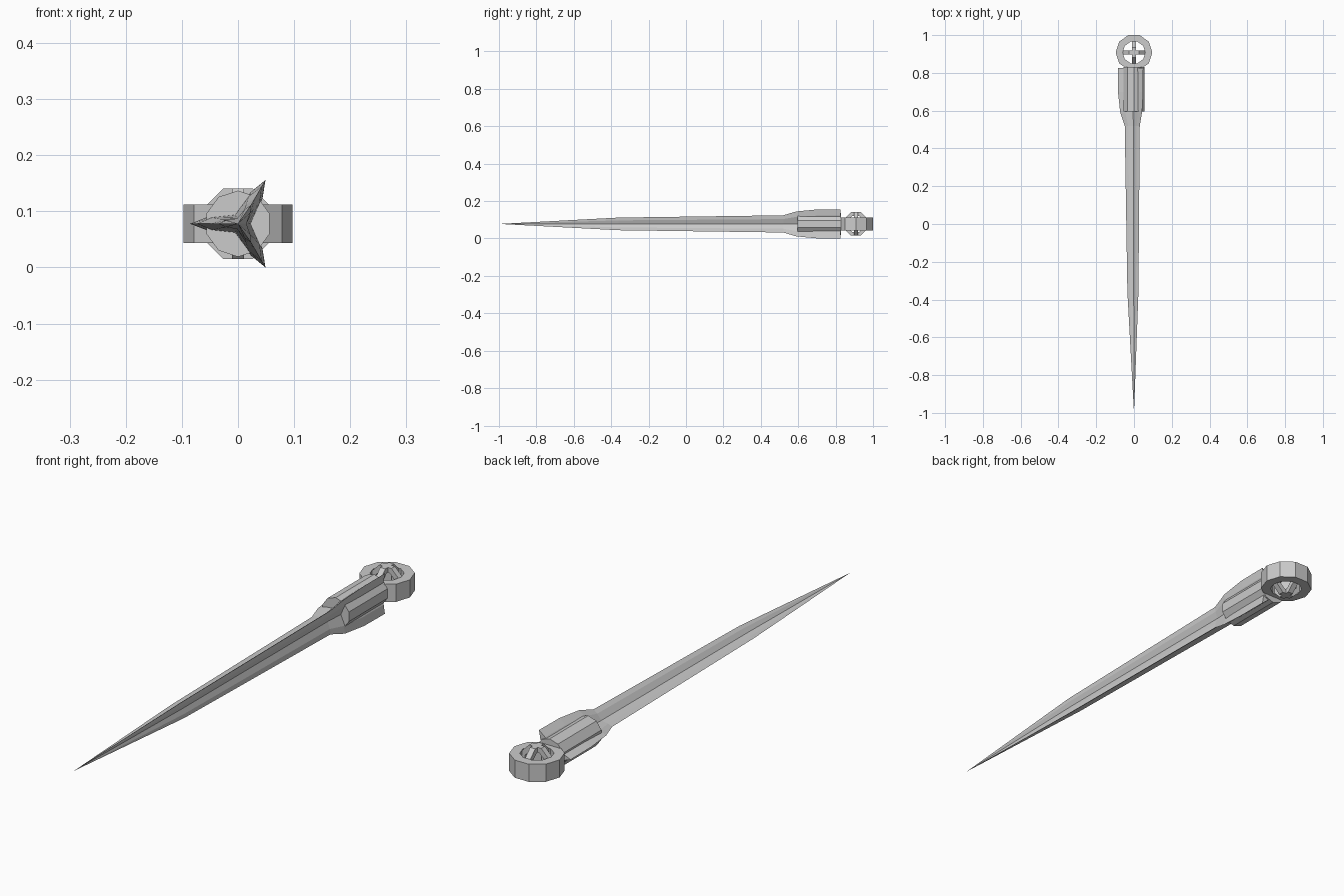
import bpy, bmesh
from math import sin, cos, pi, radians
from mathutils import Vector, Matrix

if "Cube" in bpy.data.objects:
    bpy.data.objects.remove(bpy.data.objects["Cube"])

ZC = 0.078
RING_Y = 0.908


def make(name, bm):
    bmesh.ops.recalc_face_normals(bm, faces=bm.faces)
    me = bpy.data.meshes.new(name)
    bm.to_mesh(me)
    bm.free()
    ob = bpy.data.objects.new(name, me)
    bpy.context.collection.objects.link(ob)
    return ob


def hoop(name, n, r_out, r_in, half, start, matrix):
    """Square-section polygonal band around local z."""
    bm = bmesh.new()
    rings = []
    for i in range(n):
        a = start + 2 * pi * i / n
        rings.append([bm.verts.new(matrix @ Vector((r * cos(a), r * sin(a), z)))
                      for r, z in ((r_out, -half), (r_out, half), (r_in, half), (r_in, -half))])
    for i in range(n):
        p, q = rings[i], rings[(i + 1) % n]
        for k in range(4):
            bm.faces.new((p[k], q[k], q[(k + 1) % 4], p[(k + 1) % 4]))
    return make(name, bm)


# Three-edged blade flaring into the guard fins: y, fin reach, shoulder half-width, valley radius
sections = [
    (-0.36, 0.039, 0.006, 0.011),
    (0.52, 0.053, 0.008, 0.014),
    (0.59, 0.077, 0.011, 0.018),
    (0.70, 0.089, 0.012, 0.020),
    (0.825, 0.090, 0.012, 0.020),
]
bm = bmesh.new()
loops = []
for y, reach, w, valley in sections:
    loop = []
    for k in range(3):
        a = radians(60 + 120 * k)
        d, s = Vector((cos(a), 0, sin(a))), Vector((-sin(a), 0, cos(a)))
        b = a + radians(60)
        c = Vector((0.004, y, ZC))
        for p in (d * reach * 0.65 - s * w, d * reach, d * reach * 0.65 + s * w,
                  Vector((cos(b), 0, sin(b))) * valley):
            loop.append(bm.verts.new(c + p))
    loops.append(loop)
tip = bm.verts.new((0, -1, ZC))
for i in range(12):
    j = (i + 1) % 12
    bm.faces.new((tip, loops[0][i], loops[0][j]))
    for p, q in zip(loops, loops[1:]):
        bm.faces.new((p[i], q[i], q[j], p[j]))
bm.faces.new(loops[-1])
make("blade_and_guard_fins", bm)

# Ten-sided grip
bm = bmesh.new()
bmesh.ops.create_cone(bm, cap_ends=True, segments=10, radius1=0.059, radius2=0.059, depth=0.235,
                      matrix=Matrix.Translation((0, 0.7125, ZC)) @ Matrix.Rotation(pi / 2, 4, 'X'))
make("grip", bm)

# Pommel ring lying flat
centre = Matrix.Translation((0, RING_Y, ZC))
hoop("pommel_ring", 10, 0.097, 0.06, 0.034, 0, centre)

# Crossed octagonal hoops forming the cage inside the ring
tilt = Matrix.Rotation(pi / 2, 4, 'X')
for i in range(2):
    hoop("pommel_cage_hoop", 8, 0.068, 0.047, 0.011, pi / 8,
         centre @ Matrix.Rotation(i * pi / 2, 4, 'Z') @ tilt)
